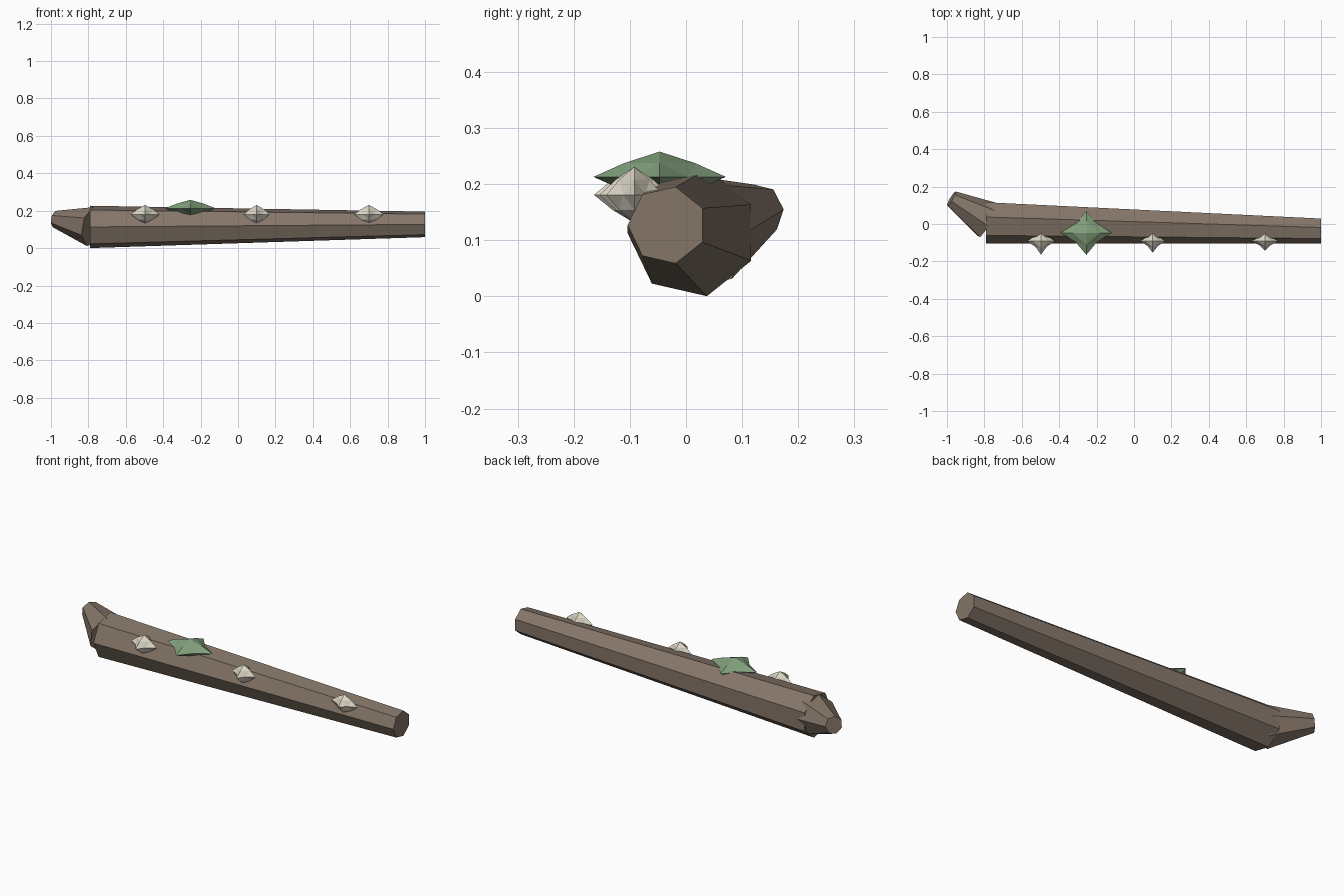
import bpy, bmesh
from math import sin, cos, pi
from mathutils import Vector
from itertools import product

if "Cube" in bpy.data.objects:
    bpy.data.objects.remove(bpy.data.objects["Cube"])


def material(name, rgb):
    m = bpy.data.materials.new(name)
    m.diffuse_color = (*rgb, 1)
    m.use_nodes = True
    m.node_tree.nodes["Principled BSDF"].inputs["Base Color"].default_value = m.diffuse_color
    return m


def make_object(name, bm, mat):
    bmesh.ops.recalc_face_normals(bm, faces=bm.faces)
    me = bpy.data.meshes.new(name)
    bm.to_mesh(me)
    bm.free()
    me.materials.append(mat)
    ob = bpy.data.objects.new(name, me)
    bpy.context.collection.objects.link(ob)
    return ob


def limb(name, p0, r0, p1, r1, u, w, mat, sides=7):
    """Tapered closed prism; one corner of each ring points along u."""
    bm = bmesh.new()
    u, w = Vector(u).normalized(), Vector(w).normalized()
    rings = []
    for p, r in ((p0, r0), (p1, r1)):
        rings.append([bm.verts.new(Vector(p) + r * (cos(2 * pi * i / sides) * u + sin(2 * pi * i / sides) * w))
                      for i in range(sides)])
    a, b = rings
    for i in range(sides):
        j = (i + 1) % sides
        bm.faces.new((a[i], a[j], b[j], b[i]))
    bm.faces.new(a)
    bm.faces.new(b)
    return make_object(name, bm, mat)


def tuft(name, centre, radii, mat, waist=0.40, arch=0.54):
    """Four-pointed double pyramid with each octahedron edge split once."""
    bm = bmesh.new()
    cache = {}

    def vert(x, y, z):
        key = (x, y, z)
        if key not in cache:
            cache[key] = bm.verts.new([c + r * k for c, r, k in zip(centre, radii, key)])
        return cache[key]

    for sx, sy, sz in product((-1, 1), repeat=3):
        X, Y, Z = vert(sx, 0, 0), vert(0, sy, 0), vert(0, 0, sz)
        xy = vert(sx * waist, sy * waist, 0)
        yz = vert(0, sy * arch, sz * arch)
        xz = vert(sx * arch, 0, sz * arch)
        for f in ((X, xy, xz), (Y, yz, xy), (Z, xz, yz), (xy, yz, xz)):
            bm.faces.new(f)
    return make_object(name, bm, mat)


bark = material("bark", (0.235, 0.18, 0.14))
pale = material("pale_fungus", (0.72, 0.68, 0.57))
green = material("moss_green", (0.22, 0.35, 0.20))

# Fallen trunk
limb("trunk", (-0.79, 0.0115, 0.1135), 0.116, (1.0, -0.034, 0.127), 0.07,
     (0, -1, 0), (0, 0, 1), bark)

# Short branch stub at the thick end
base, tip = Vector((-0.78, 0.017, 0.115)), Vector((-0.977, 0.1345, 0.155))
axis = (tip - base).normalized()
side = Vector((0, 0, 1)).cross(-axis).normalized()
limb("branch_stub", base, 0.108, tip, 0.046, side, axis.cross(side), bark)

# Fungi along the front of the trunk
for i, (x, rx, ry) in enumerate(((-0.497, 0.077, 0.072), (0.10, 0.07, 0.062), (0.70, 0.079, 0.05))):
    tuft(f"fungus_{i + 1}", (x, -0.092, 0.181), (rx, ry, 0.05), pale)

# Moss patch on top
tuft("moss_patch", (-0.255, -0.047, 0.213), (0.136, 0.118, 0.045), green, waist=0.42)
